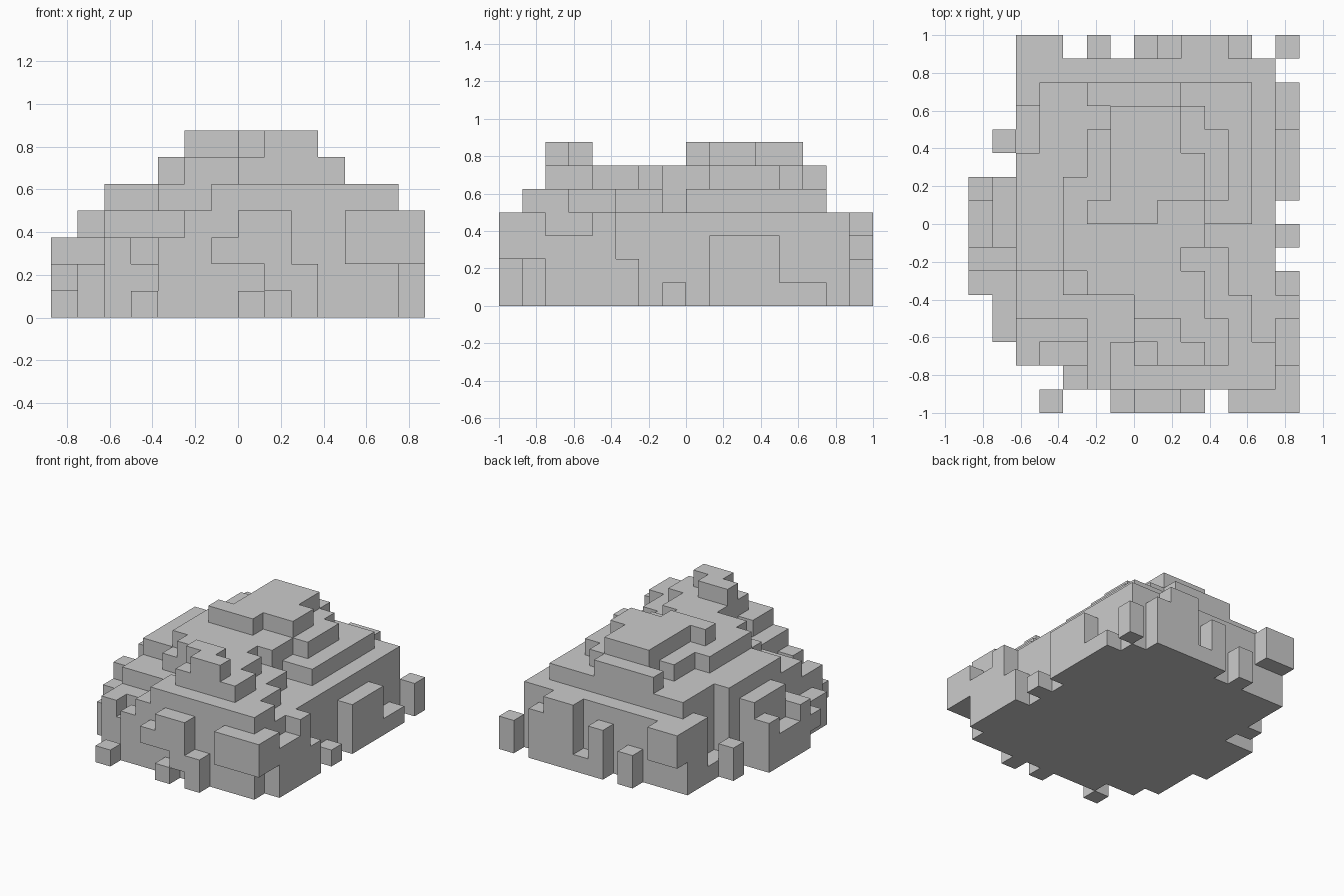
import bpy, bmesh
from itertools import product

if "Cube" in bpy.data.objects:
    bpy.data.objects.remove(bpy.data.objects["Cube"])

U = 0.125  # edge length of one block


def cells(*boxes):
    """All unit blocks inside boxes given as x0, x1, y0, y1, z0, z1."""
    out = set()
    for x0, x1, y0, y1, z0, z1 in boxes:
        out |= set(product(range(x0, x1), range(y0, y1), range(z0, z1)))
    return out


def layer(z, *rects):
    """One flat layer of blocks from rectangles x0, x1, y0, y1."""
    return cells(*[r + (z, z + 1) for r in rects])


parts = {}

# Main body, with the stepped front-left corner and the left recess cut away
parts["body"] = cells((-5, 6, -7, 7, 0, 4)) - cells(
    (-5, -3, -7, -6, 0, 4), (-5, -2, -7, -4, 3, 4),
    (-4, -2, -6, -5, 2, 3), (-5, -4, 3, 5, 1, 4))

# Terraces, from low to high
parts["lower_terrace"] = layer(
    4, (-1, 6, -7, -5), (0, 5, -5, -3), (-3, 4, -3, -2), (-5, 4, -2, -1),
    (-5, 3, -1, 0), (-5, 5, 0, 3), (-4, 5, 3, 6))
parts["middle_terrace"] = layer(
    5, (0, 4, -6, -4), (0, 3, -4, -3), (-2, 3, -3, -2), (-3, 2, -2, -1),
    (-3, 3, -1, 1), (-3, 4, 1, 2), (-2, 4, 2, 4), (-1, 3, 4, 5), (-2, 2, 5, 6))
parts["top_plateau"] = layer(6, (-2, 1, 0, 1), (-1, 3, 1, 3), (-1, 2, 3, 5))
parts["front_peak"] = layer(6, (0, 2, -5, -4), (1, 3, -6, -5))

# Blocks standing out of the front wall
parts["front_blocks"] = cells(
    (-4, -3, -8, -7, 0, 1), (0, 2, -8, -7, 3, 4), (-1, 2, -8, -7, 2, 3),
    (1, 3, -8, -7, 1, 2), (0, 1, -8, -7, 0, 1), (2, 3, -8, -7, 0, 1),
    (4, 6, -8, -7, 2, 4))

# Blocks standing out of the right wall
parts["right_blocks"] = cells(
    (6, 7, -8, -6, 2, 4), (6, 7, -6, -4, 0, 3), (6, 7, -4, -3, 0, 4),
    (6, 7, -3, -2, 0, 2), (6, 7, -1, 0, 0, 1), (6, 7, 1, 4, 0, 3),
    (6, 7, 4, 6, 0, 1))

# Blocks standing out of the back wall
parts["back_blocks"] = cells(
    (-5, -3, 7, 8, 2, 4), (-2, -1, 7, 8, 0, 2), (0, 1, 7, 8, 0, 3),
    (1, 2, 7, 8, 0, 1), (2, 4, 7, 8, 0, 4), (4, 5, 7, 8, 0, 3),
    (6, 7, 7, 8, 0, 2))

# Blocks standing out of the left wall
parts["left_blocks"] = cells(
    (-6, -5, 3, 4, 0, 2), (-6, -5, -5, -2, 0, 2), (-7, -6, -3, -2, 1, 2),
    (-7, -5, -2, -1, 0, 3), (-6, -5, -1, 2, 0, 4), (-7, -6, -1, 1, 0, 2),
    (-7, -6, 1, 2, 0, 3))

solid = set().union(*parts.values())


def build(name, blocks):
    """Mesh only the block faces that touch open air."""
    bm = bmesh.new()
    verts = {}

    def vert(p):
        if p not in verts:
            verts[p] = bm.verts.new([c * U for c in p])
        return verts[p]

    for c in sorted(blocks):
        for axis, side in product(range(3), (0, 1)):
            near = list(c)
            near[axis] += 2 * side - 1
            if tuple(near) in solid:
                continue
            u, v = (axis + 1) % 3, (axis + 2) % 3
            loop = []
            for du, dv in ((0, 0), (1, 0), (1, 1), (0, 1)):
                p = list(c)
                p[axis] += side
                p[u] += du
                p[v] += dv
                loop.append(vert(tuple(p)))
            bm.faces.new(loop if side else loop[::-1])
    bmesh.ops.dissolve_limit(bm, angle_limit=0.01, verts=bm.verts[:],
                             edges=bm.edges[:])
    mesh = bpy.data.meshes.new(name)
    bm.to_mesh(mesh)
    bm.free()
    bpy.context.collection.objects.link(bpy.data.objects.new(name, mesh))


for part_name, part_blocks in parts.items():
    build(part_name, part_blocks)
